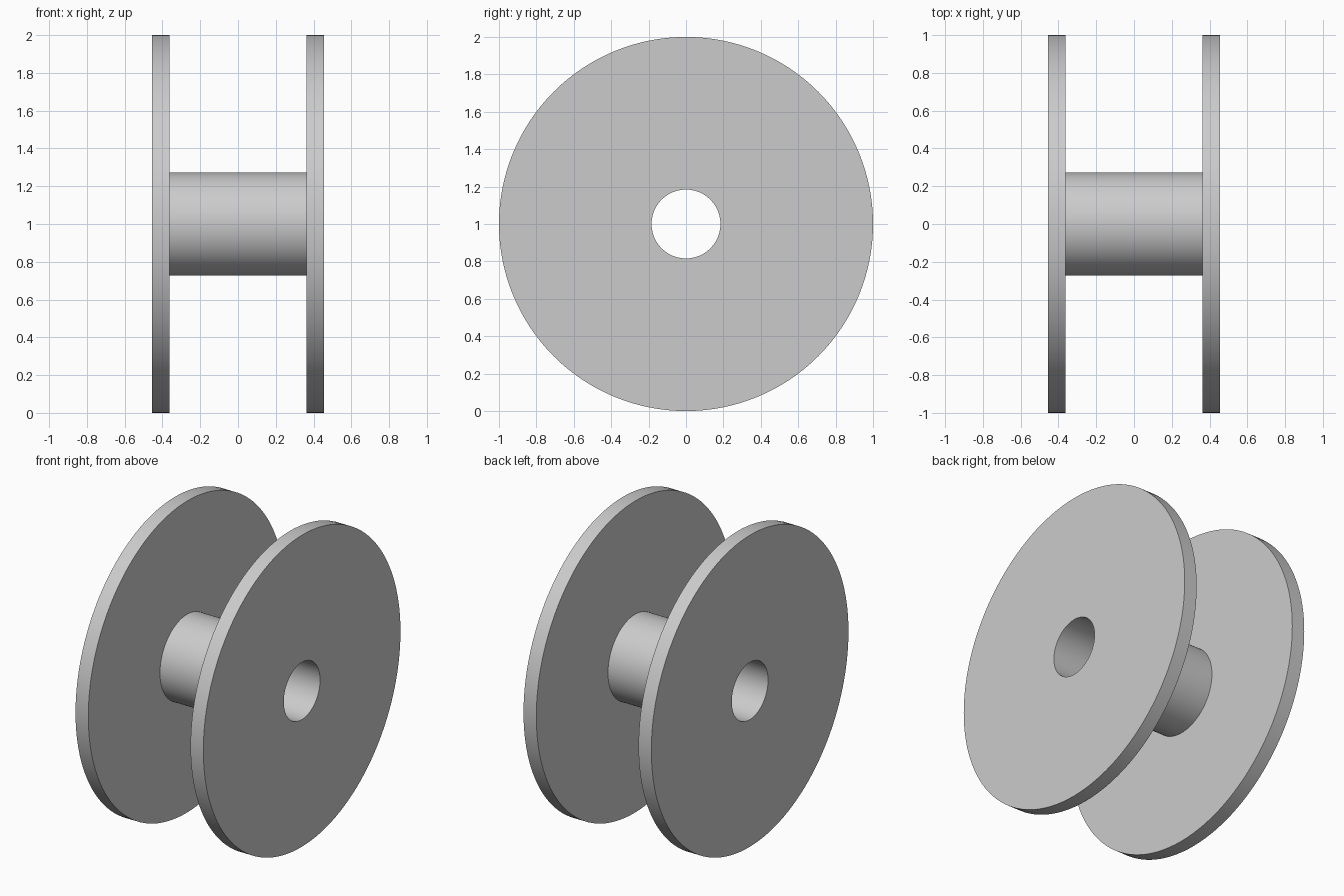
import bpy, bmesh, math
from mathutils import Matrix, Vector

cube = bpy.data.objects.get("Cube")
if cube:
    bpy.data.objects.remove(cube, do_unlink=True)

FLANGE_R, HUB_R, BORE_R = 1.0, 0.273, 0.184
INNER_X, OUTER_X = 0.363, 0.454
SEGMENTS = 128

# Plain grey finish
grey = bpy.data.materials.new("plain_grey")
grey.use_nodes = True
colour = (0.6, 0.6, 0.6, 1)
grey.diffuse_color = colour
grey.node_tree.nodes["Principled BSDF"].inputs["Base Color"].default_value = colour


def lathe(name, profile):
    """Revolve a closed (x, radius) profile around the x axis."""
    bm = bmesh.new()
    rings = []
    for i in range(SEGMENTS):
        turn = Matrix.Rotation(math.tau * i / SEGMENTS, 3, "X")
        rings.append([bm.verts.new(turn @ Vector((x, 0, r))) for x, r in profile])
    n = len(profile)
    for i, ring in enumerate(rings):
        after = rings[(i + 1) % SEGMENTS]
        for j in range(n):
            k = (j + 1) % n
            bm.faces.new((ring[j], ring[k], after[k], after[j]))
    bmesh.ops.recalc_face_normals(bm, faces=bm.faces)
    mesh = bpy.data.meshes.new(name)
    bm.to_mesh(mesh)
    bm.free()
    mesh.materials.append(grey)
    obj = bpy.data.objects.new(name, mesh)
    bpy.context.collection.objects.link(obj)
    obj.location.z = FLANGE_R
    bpy.ops.object.select_all(action="DESELECT")
    obj.select_set(True)
    bpy.context.view_layer.objects.active = obj
    bpy.ops.object.shade_smooth_by_angle(angle=math.radians(30))
    return obj


# Right half of the spool: bore edge, flange faces, hub; the left half mirrors it
half = [(OUTER_X, BORE_R), (OUTER_X, FLANGE_R), (INNER_X, FLANGE_R), (INNER_X, HUB_R)]
lathe("spool", half + [(-x, r) for x, r in reversed(half)])
